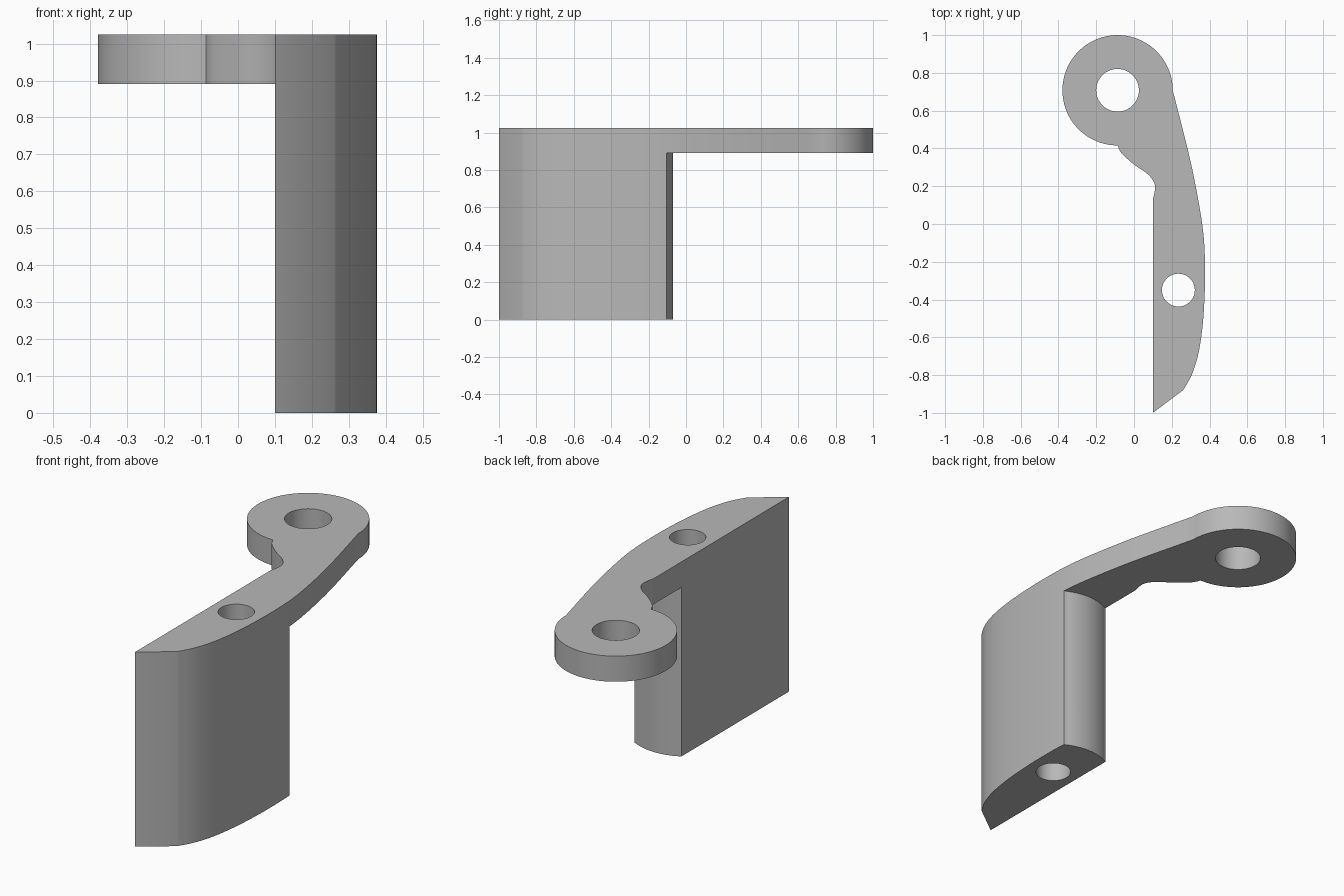
import bpy, bmesh, math
from mathutils import Vector

cube = bpy.data.objects.get("Cube")
if cube:
    bpy.data.objects.remove(cube)

TOP, PLATE_BOTTOM = 1.025, 0.89
EYE, EYE_R = (-0.087, 0.708), 0.292      # large ring end
PIN, PIN_R = (0.235, -0.35), 0.087       # hole through the tall body

grey = bpy.data.materials.new("plain grey")
grey.use_nodes = True
colour = (0.48, 0.48, 0.48, 1)
grey.diffuse_color = colour
grey.node_tree.nodes["Principled BSDF"].inputs["Base Color"].default_value = colour


def arc(centre, radius, start, end, steps):
    angles = [math.radians(start + (end - start) * i / steps) for i in range(steps + 1)]
    return [(centre[0] + radius * math.cos(a), centre[1] + radius * math.sin(a)) for a in angles]


def smooth(points, steps=5):
    """Catmull-Rom curve through the points."""
    p = [Vector(q) for q in [points[0]] + points + [points[-1]]]
    out = []
    for a, b, c, d in zip(p, p[1:], p[2:], p[3:]):
        for i in range(steps):
            t = i / steps
            out.append(tuple(b + (c - a) * t / 2 + (2 * a - 5 * b + 4 * c - d) * t * t / 2
                             + (3 * b - a - 3 * c + d) * t ** 3 / 2))
    return out + [points[-1]]


def prism(name, outline, bottom, top):
    bm = bmesh.new()
    face = bm.faces.new([bm.verts.new((x, y, bottom)) for x, y in outline])
    raised = bmesh.ops.extrude_face_region(bm, geom=[face])["geom"]
    bmesh.ops.translate(bm, vec=(0, 0, top - bottom),
                        verts=[v for v in raised if isinstance(v, bmesh.types.BMVert)])
    bmesh.ops.recalc_face_normals(bm, faces=bm.faces)
    mesh = bpy.data.meshes.new(name)
    bm.to_mesh(mesh)
    bm.free()
    mesh.materials.append(grey)
    obj = bpy.data.objects.new(name, mesh)
    bpy.context.collection.objects.link(obj)
    return obj


# Full-height lever: ring end, waist fillet, straight inner side, curved back
ring = arc(EYE, EYE_R, 0, 270, 72)
waist = smooth([(-0.087, 0.416), (-0.066, 0.375), (0, 0.315), (0.075, 0.262),
                (0.108, 0.215), (0.11, 0.175), (0.1, 0.13)])
back = smooth([(0.26, -0.88), (0.305, -0.8), (0.34, -0.69), (0.362, -0.55), (0.373, -0.4),
               (0.376, -0.25), (0.37, -0.08), (0.345, 0.1), (0.295, 0.35), (0.205, 0.708)])
lever = prism("lever", ring + waist[1:] + [(0.1, -1)] + back[:-1], 0, TOP)

# Cutters: two round holes, and the space under the arm behind the rounded end
cutters = [
    prism("eye_hole_cutter", arc(EYE, 0.113, 0, 354, 59), -0.1, TOP + 0.1),
    prism("pin_hole_cutter", arc(PIN, PIN_R, 0, 352.5, 47), -0.1, TOP + 0.1),
    prism("arm_space_cutter",
          arc(PIN, 0.28, 20, 160, 40) + [(-0.6, -0.25), (-0.6, 1.2), (0.6, 1.2), (0.6, -0.25)],
          -0.1, PLATE_BOTTOM),
]
# Keep the outer flanks of the body whole in front of the rounded end
arm_cutter = cutters[2]
for v in arm_cutter.data.vertices:
    if v.co.y < -0.105:
        v.co.y = -0.105

bpy.context.view_layer.objects.active = lever
lever.select_set(True)
for cutter in cutters:
    cutter.hide_render = True
    mod = lever.modifiers.new(cutter.name, 'BOOLEAN')
    mod.operation = 'DIFFERENCE'
    mod.solver = 'EXACT'
    mod.object = cutter
    bpy.ops.object.modifier_apply(modifier=mod.name)
for cutter in cutters:
    bpy.data.objects.remove(cutter)

bpy.ops.object.shade_smooth_by_angle(angle=math.radians(25))
